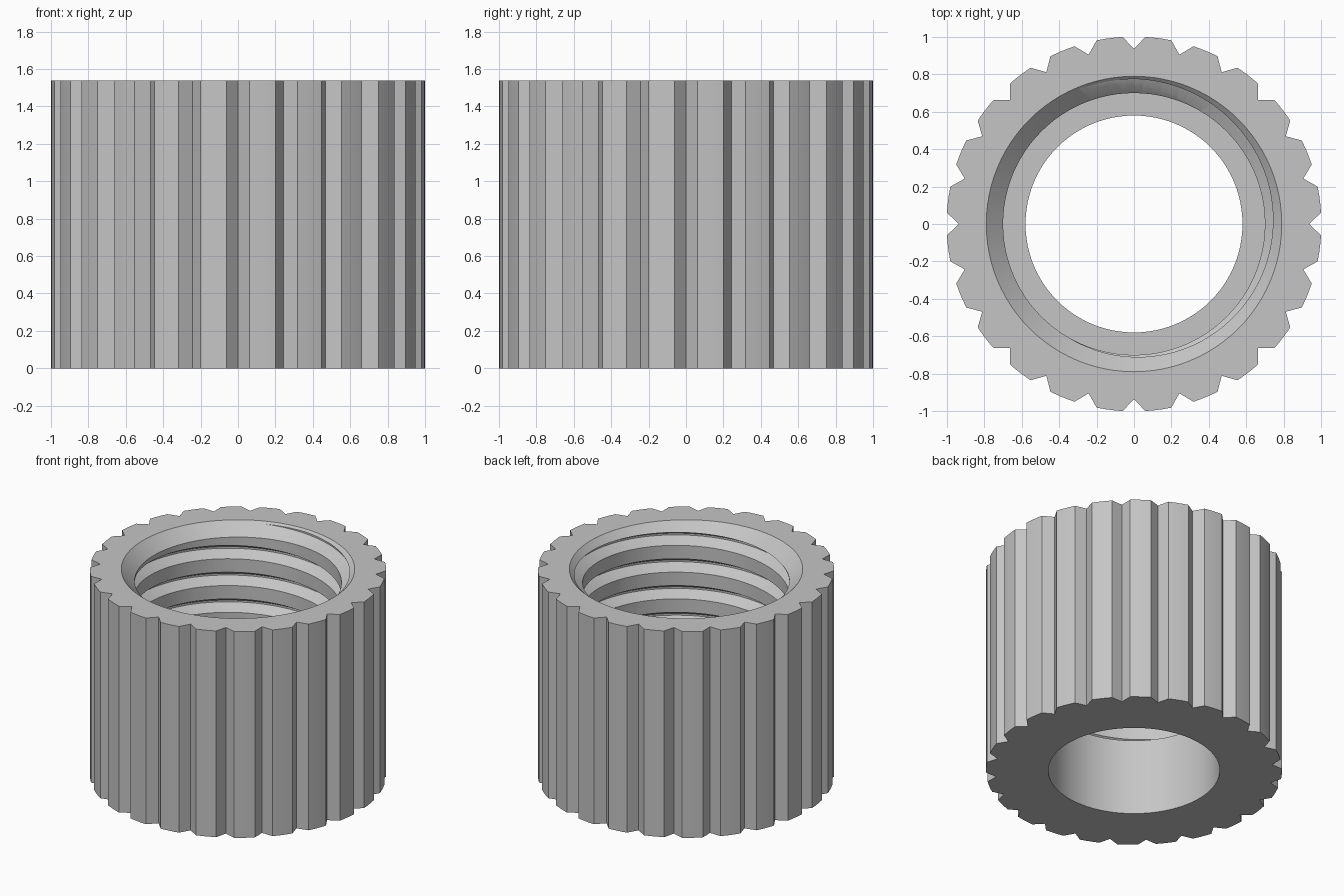
import bpy, bmesh
from math import radians, cos, sin, tau
from mathutils import Vector

HEIGHT = 1.54
LEDGE = 0.57
TEETH = 24
SEGMENTS = 96
PITCH = 0.2

cube = bpy.data.objects.get("Cube")
if cube:
    bpy.data.objects.remove(cube)

grey = bpy.data.materials.new("plain grey")
grey.use_nodes = True
colour = (0.56, 0.56, 0.56, 1)
grey.diffuse_color = colour
grey.node_tree.nodes["Principled BSDF"].inputs["Base Color"].default_value = colour


def polar(r, angle, z):
    return Vector((r * cos(angle), r * sin(angle), z))


def make_object(name, bm):
    bmesh.ops.recalc_face_normals(bm, faces=bm.faces[:])
    mesh = bpy.data.meshes.new(name)
    bm.to_mesh(mesh)
    bm.free()
    mesh.materials.append(grey)
    obj = bpy.data.objects.new(name, mesh)
    bpy.context.collection.objects.link(obj)
    return obj


def bridge(bm, a, b, closed=True):
    n = len(a)
    for i in range(n if closed else n - 1):
        j = (i + 1) % n
        bm.faces.new((a[i], a[j], b[j], b[i]))


# Knurled outer body: V notches between slightly rounded teeth
def knurled_body():
    bm = bmesh.new()
    outline = []
    for t in range(TEETH):
        start = t * tau / TEETH
        outline.append((0.937, start))
        outline += [(1.002, start + radians(a)) for a in (3.5, 6.2, 8.8, 11.5)]
    low = [bm.verts.new(polar(r, a, 0)) for r, a in outline]
    high = [bm.verts.new(polar(r, a, HEIGHT)) for r, a in outline]
    bm.faces.new(low)
    bm.faces.new(high)
    bridge(bm, low, high)
    return make_object("threaded_knurled_cap", bm)


# Stepped bore with a chamfered mouth
def bore_cutter():
    profile = [(0.58, -0.1), (0.58, LEDGE), (0.70, LEDGE),
               (0.70, 1.453), (0.79, HEIGHT), (0.84, HEIGHT + 0.05)]
    bm = bmesh.new()
    rings = [[bm.verts.new(polar(r, i * tau / SEGMENTS, z)) for i in range(SEGMENTS)]
             for r, z in profile]
    for a, b in zip(rings, rings[1:]):
        bridge(bm, a, b)
    bm.faces.new(rings[0])
    bm.faces.new(rings[-1])
    return make_object("bore_cutter", bm)


# Right-hand helical groove, trimmed flat above the ledge
def groove_cutter():
    section = [(0.66, -0.073), (0.775, -0.0065), (0.775, 0.0065), (0.66, 0.073)]
    bm = bmesh.new()
    rings = []
    for i in range(-5 * SEGMENTS, int(0.85 * SEGMENTS)):
        z = 1.47 + PITCH * i / SEGMENTS
        rings.append([bm.verts.new(polar(r, i * tau / SEGMENTS, z + dz))
                      for r, dz in section])
    for a, b in zip(rings, rings[1:]):
        bridge(bm, a, b)
    bm.faces.new(rings[0])
    bm.faces.new(rings[-1])
    bmesh.ops.bisect_plane(bm, geom=bm.verts[:] + bm.edges[:] + bm.faces[:],
                           plane_co=(0, 0, LEDGE + 0.005), plane_no=(0, 0, 1),
                           clear_inner=True)
    bmesh.ops.holes_fill(bm, edges=[e for e in bm.edges if e.is_boundary], sides=0)
    return make_object("groove_cutter", bm)


cap = knurled_body()
cutters = [bore_cutter(), groove_cutter()]
for cutter in cutters:
    cutter.hide_render = True
    mod = cap.modifiers.new(cutter.name, 'BOOLEAN')
    mod.operation = 'DIFFERENCE'
    mod.solver = 'EXACT'
    mod.object = cutter

# Bake the cuts, then discard the cutters
bpy.context.view_layer.update()
evaluated = cap.evaluated_get(bpy.context.evaluated_depsgraph_get())
baked = bpy.data.meshes.new_from_object(evaluated)
cap.modifiers.clear()
cap.data = baked
for cutter in cutters:
    bpy.data.objects.remove(cutter)

# Smooth the round walls, keep the edges crisp
for obj in bpy.context.selected_objects:
    obj.select_set(False)
cap.select_set(True)
bpy.context.view_layer.objects.active = cap
bpy.ops.object.shade_smooth_by_angle(angle=radians(25))
